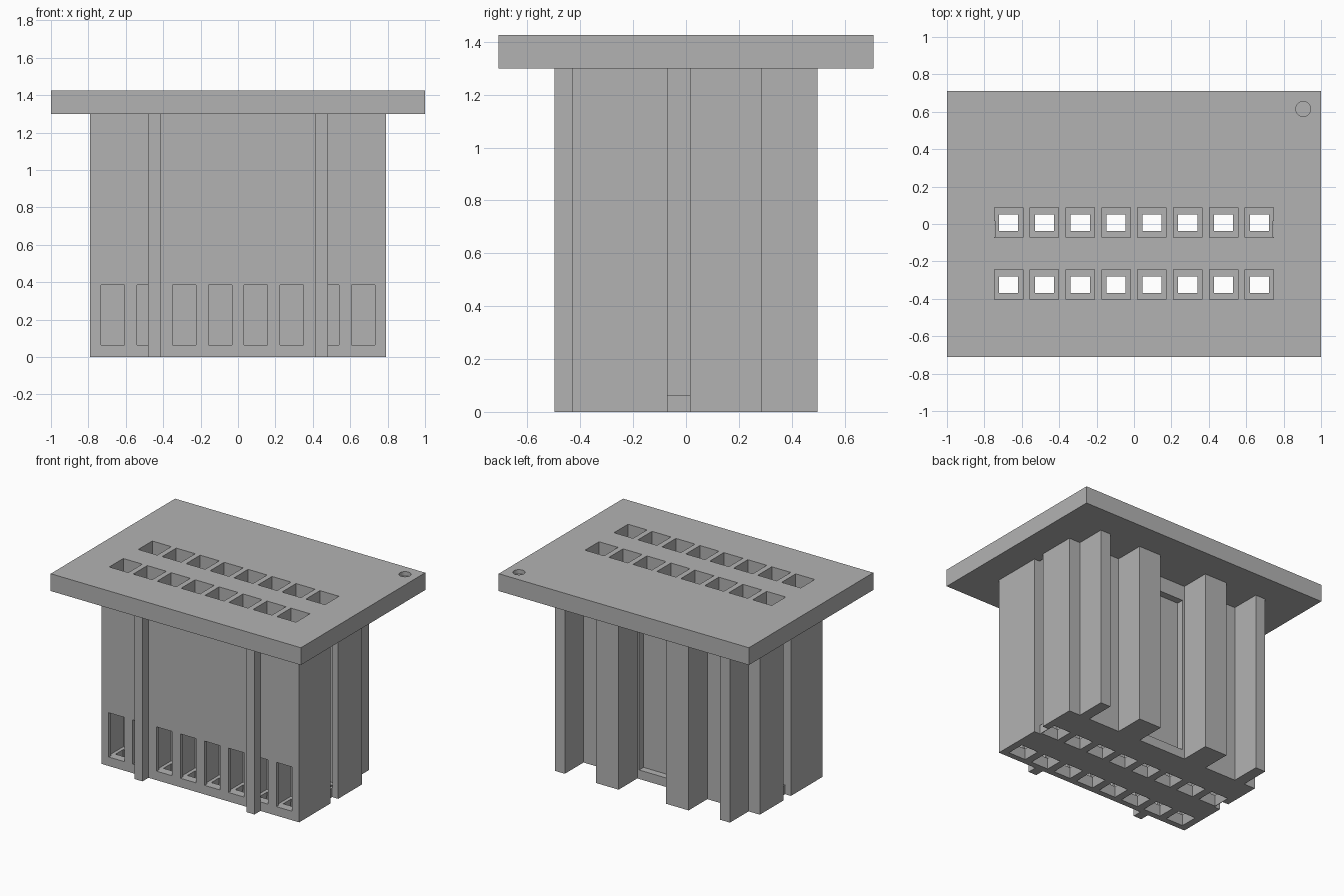
import bpy
import bmesh
from mathutils import Matrix, Vector

if "Cube" in bpy.data.objects:
    bpy.data.objects.remove(bpy.data.objects["Cube"], do_unlink=True)

gray = bpy.data.materials.new("plain_gray")
gray.use_nodes = True
gray.diffuse_color = (0.45, 0.45, 0.45, 1)
gray.node_tree.nodes["Principled BSDF"].inputs["Base Color"].default_value = (0.45, 0.45, 0.45, 1)

BODY_TOP, PLATE_TOP, FLOOR = 1.30, 1.425, 0.065
PITCH = 0.1915
COLUMNS = [(i - 3.5) * PITCH for i in range(8)]
ROWS = (-0.324, 0.007)


def finish(bm, name):
    bmesh.ops.recalc_face_normals(bm, faces=bm.faces)
    mesh = bpy.data.meshes.new(name)
    bm.to_mesh(mesh)
    bm.free()
    mesh.materials.append(gray)
    obj = bpy.data.objects.new(name, mesh)
    bpy.context.collection.objects.link(obj)
    return obj


def add_box(bm, low, high, top_scale=(1, 1)):
    """Box between two corners; the top can be narrowed into a funnel."""
    low, high = Vector(low), Vector(high)
    size, mid = high - low, (low + high) / 2
    verts = bmesh.ops.create_cube(bm, size=1)["verts"]
    for v in verts:
        if v.co.z > 0:
            v.co.x *= top_scale[0]
            v.co.y *= top_scale[1]
        v.co = Vector(a * b for a, b in zip(v.co, size)) + mid


def box(name, low, high):
    bm = bmesh.new()
    add_box(bm, low, high)
    return finish(bm, name)


def cut(obj, cutter):
    mod = obj.modifiers.new("cut", 'BOOLEAN')
    mod.operation, mod.solver, mod.object = 'DIFFERENCE', 'EXACT', cutter
    bpy.context.view_layer.objects.active = obj
    bpy.ops.object.modifier_apply(modifier=mod.name)


# Housing: half outline with side slot and rear ribs, mirrored and extruded
half = [(0.79, -0.43), (0.79, -0.07), (0.742, -0.07), (0.742, 0.015),
        (0.79, 0.015), (0.79, 0.285), (0.70, 0.285), (0.70, 0.498),
        (0.62, 0.498), (0.62, 0.285), (0.37, 0.285), (0.37, 0.498),
        (0.19, 0.498), (0.19, 0.285)]
outline = half + [(-x, y) for x, y in reversed(half)]
bm = bmesh.new()
base = bm.faces.new([bm.verts.new((x, y, 0)) for x, y in outline])
top = bmesh.ops.extrude_face_region(bm, geom=[base])["geom"]
bmesh.ops.translate(bm, vec=(0, 0, BODY_TOP),
                    verts=[g for g in top if isinstance(g, bmesh.types.BMVert)])
housing = finish(bm, "housing")

# Top flange
flange = box("flange", (-1, -0.71, BODY_TOP), (1, 0.71, PLATE_TOP))

# Front guide ribs
for side, label in ((1, "left"), (-1, "right")):
    xs = sorted((side * 0.415, side * 0.48))
    box("front_rib_" + label, (xs[0], -0.498, 0), (xs[1], -0.43, BODY_TOP))

# Cutters for terminal cells, bottom funnels and front windows
cells, funnels, windows = bmesh.new(), bmesh.new(), bmesh.new()
for x in COLUMNS:
    for y in ROWS:
        add_box(cells, (x - 0.076, y - 0.08, FLOOR), (x + 0.076, y + 0.08, 1.6))
        add_box(funnels, (x - 0.07, y - 0.066, -0.005), (x + 0.07, y + 0.066, 0.07), (0.71, 0.64))
    add_box(windows, (x - 0.0625, -0.6, FLOOR), (x + 0.0625, -0.35, 0.385))
cell_cutter = finish(cells, "cell_cutter")
funnel_cutter = finish(funnels, "funnel_cutter")
window_cutter = finish(windows, "window_cutter")
panel_cutter = box("panel_cutter", (-0.175, 0.235, FLOOR), (0.175, 0.4, 1.19))

# Round marker dimple in the flange corner
bm = bmesh.new()
bmesh.ops.create_cone(bm, cap_ends=True, segments=32, radius1=0.04, radius2=0.04, depth=0.06,
                      matrix=Matrix.Translation((0.905, 0.615, PLATE_TOP)))
dimple_cutter = finish(bm, "dimple_cutter")

for obj, cutters in ((housing, (cell_cutter, funnel_cutter, window_cutter, panel_cutter)),
                     (flange, (cell_cutter, dimple_cutter))):
    for cutter in cutters:
        cut(obj, cutter)
for cutter in (cell_cutter, funnel_cutter, window_cutter, panel_cutter, dimple_cutter):
    bpy.data.objects.remove(cutter, do_unlink=True)
